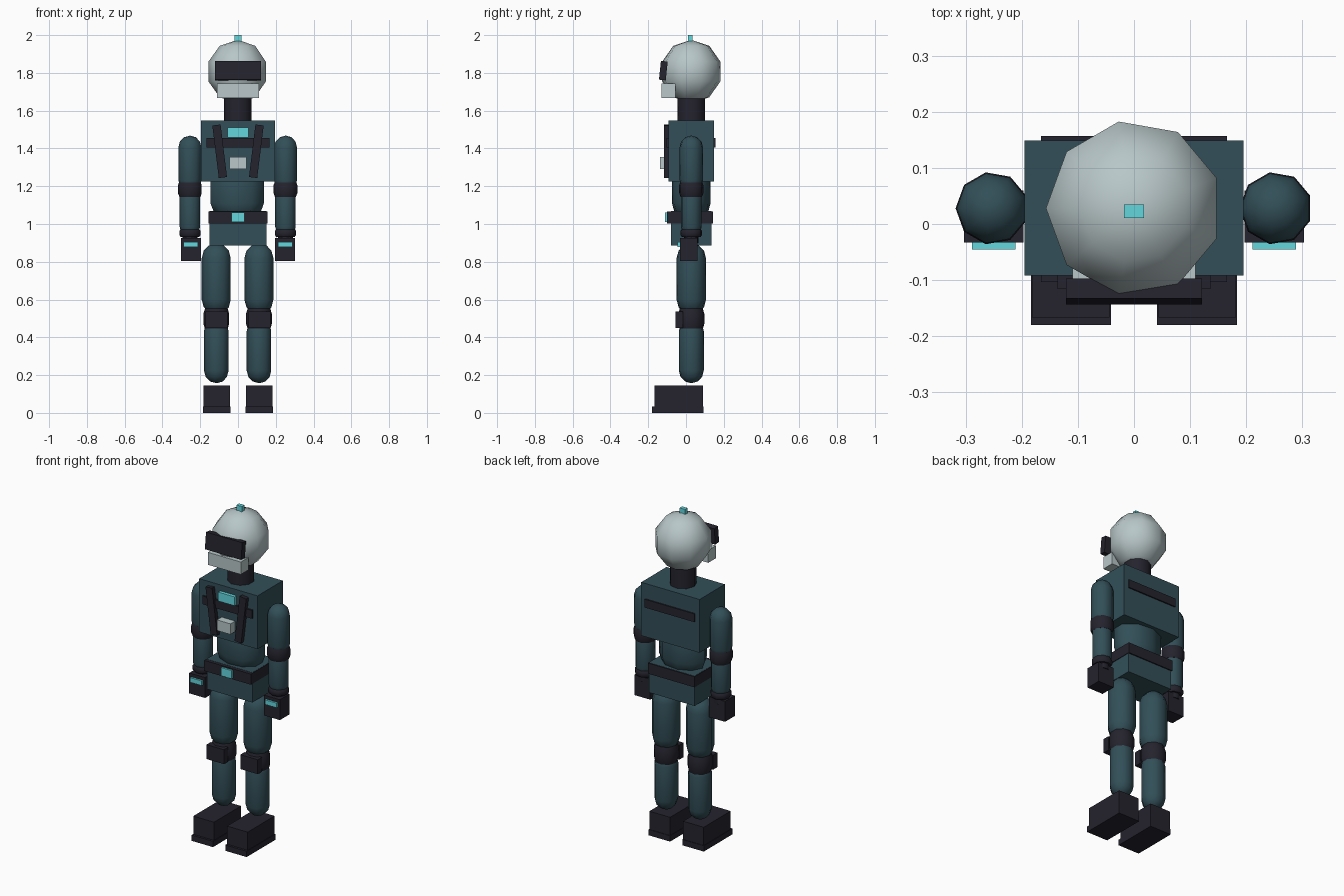
import bpy, bmesh, math
from mathutils import Matrix, Vector

if "Cube" in bpy.data.objects:
    bpy.data.objects.remove(bpy.data.objects["Cube"])

SIDES = 9      # round parts are nine-sided
CY = 0.028     # depth of the body axis


def material(name, rgb):
    m = bpy.data.materials.new(name)
    m.diffuse_color = (*rgb, 1)
    m.use_nodes = True
    m.node_tree.nodes["Principled BSDF"].inputs["Base Color"].default_value = m.diffuse_color
    return m


TEAL = material("teal_suit", (0.032, 0.078, 0.098))
DARK = material("dark_gear", (0.018, 0.017, 0.027))
PALE = material("pale_shell", (0.48, 0.57, 0.58))
CYAN = material("cyan_light", (0.125, 0.68, 0.73))


def finish(name, bm, mat, smooth=False):
    bmesh.ops.recalc_face_normals(bm, faces=bm.faces)
    for f in bm.faces:
        f.smooth = smooth
    me = bpy.data.meshes.new(name)
    bm.to_mesh(me)
    bm.free()
    me.materials.append(mat)
    ob = bpy.data.objects.new(name, me)
    bpy.context.collection.objects.link(ob)
    if smooth:
        bpy.ops.object.select_all(action='DESELECT')
        ob.select_set(True)
        bpy.context.view_layer.objects.active = ob
        bpy.ops.object.shade_smooth_by_angle(angle=math.radians(50))
    return ob


def box(name, mat, x, y, z, tilt=0, axis='X'):
    """Box from (min, max) ranges, optionally tilted about its centre."""
    lo, hi = Vector((x[0], y[0], z[0])), Vector((x[1], y[1], z[1]))
    bm = bmesh.new()
    bmesh.ops.create_cube(bm, size=1, matrix=Matrix.Translation((lo + hi) / 2)
                          @ Matrix.Rotation(math.radians(tilt), 4, axis)
                          @ Matrix.Diagonal((*(hi - lo), 1)))
    return finish(name, bm, mat)


def lathe(name, mat, cx, profile, depth=1.0):
    """Nine-sided turned part from (radius, z) points, closed at both ends."""
    bm = bmesh.new()
    rings = []
    for r, z in profile:
        ring = []
        for i in range(1 if r < 1e-4 else SIDES):
            a = math.pi + math.tau * i / SIDES
            ring.append(bm.verts.new((cx + r * math.cos(a), CY + depth * r * math.sin(a), z)))
        rings.append(ring)
    for a, b in zip(rings, rings[1:]):
        for i in range(SIDES):
            j = (i + 1) % SIDES
            if len(a) == 1:
                bm.faces.new((a[0], b[j], b[i]))
            elif len(b) == 1:
                bm.faces.new((a[i], a[j], b[0]))
            else:
                bm.faces.new((a[i], a[j], b[j], b[i]))
    for ring in (rings[0], rings[-1]):
        if len(ring) > 1:
            bm.faces.new(ring)
    return finish(name, bm, mat, True)


def capsule(name, mat, cx, r, z0, z1, cap=None, depth=1.0, steps=3):
    cap = cap or r
    angles = [math.pi / 2 * i / steps for i in range(steps + 1)]
    low = [(r * math.sin(a), z0 + cap * (1 - math.cos(a))) for a in angles]
    high = [(r * math.sin(a), z1 - cap * (1 - math.cos(a))) for a in reversed(angles)]
    return lathe(name, mat, cx, low + high, depth)


def cuff(name, cx, r, z0, z1):
    """Padded band with rounded rims."""
    e = (z1 - z0) * 0.25
    return lathe(name, DARK, cx, [(r * 0.88, z0), (r, z0 + e), (r, z1 - e), (r * 0.88, z1)])


# Head
lathe("head", PALE, 0, [(0.165 * math.sin(math.pi * i / 5), 1.807 - 0.168 * math.cos(math.pi * i / 5))
                        for i in range(6)])
box("visor", DARK, (-0.121, 0.121), (-0.138, -0.102), (1.762, 1.862), -6)
box("mouth_guard", PALE, (-0.11, 0.11), (-0.13, -0.055), (1.668, 1.743))
box("head_light", CYAN, (-0.018, 0.018), (0.011, 0.035), (1.96, 2.0))
lathe("neck", DARK, 0, [(0.075, 1.53), (0.075, 1.70)])

# Torso
box("chest", TEAL, (-0.195, 0.195), (-0.092, 0.149), (1.225, 1.547))
capsule("abdomen", TEAL, 0, 0.146, 1.01, 1.34, 0.1, 0.71)
box("chest_strap", DARK, (-0.166, 0.166), (-0.103, 0.157), (1.405, 1.455))
box("chest_light", CYAN, (-0.055, 0.055), (-0.112, -0.09), (1.457, 1.511))
box("chest_box", PALE, (-0.045, 0.045), (-0.137, -0.09), (1.291, 1.355))

# Hips
box("hips", TEAL, (-0.152, 0.152), (-0.08, 0.135), (0.887, 1.068))
box("belt", DARK, (-0.156, 0.156), (-0.1, 0.142), (1.003, 1.067))
box("buckle", CYAN, (-0.035, 0.035), (-0.111, -0.095), (1.01, 1.06))

for side, s in (("left", -1), ("right", 1)):
    def around(c, half):
        return (s * c - half, s * c + half)

    # Shoulder harness
    box(f"{side}_harness", DARK, around(0.097, 0.022), (-0.116, -0.088), (1.245, 1.525), s * 7, 'Y')

    # Arm
    a = s * 0.253
    capsule(f"{side}_upper_arm", TEAL, a, 0.063, 1.17, 1.468)
    cuff(f"{side}_elbow_pad", a, 0.065, 1.143, 1.226)
    capsule(f"{side}_forearm", TEAL, a, 0.056, 0.93, 1.20)
    cuff(f"{side}_wrist_cuff", a, 0.058, 0.932, 0.973)
    lathe(f"{side}_wrist", DARK, a, [(0.04, 0.90), (0.04, 0.94)])
    box(f"{side}_hand", DARK, around(0.25, 0.053), (-0.033, 0.06), (0.803, 0.926))
    box(f"{side}_hand_light", CYAN, around(0.25, 0.039), (-0.045, -0.03), (0.878, 0.906))

    # Leg
    b = s * 0.113
    capsule(f"{side}_thigh", TEAL, b, 0.079, 0.52, 0.898)
    cuff(f"{side}_knee_band", b, 0.07, 0.443, 0.553)
    box(f"{side}_knee_pad", DARK, around(0.113, 0.058), (-0.056, -0.015), (0.45, 0.537))
    capsule(f"{side}_shin", TEAL, b, 0.067, 0.157, 0.50)

    # Boot
    box(f"{side}_boot", DARK, around(0.1125, 0.069), (-0.167, 0.09), (0.02, 0.145))
    box(f"{side}_sole", DARK, around(0.1125, 0.0715), (-0.18, 0.093), (0, 0.035))
